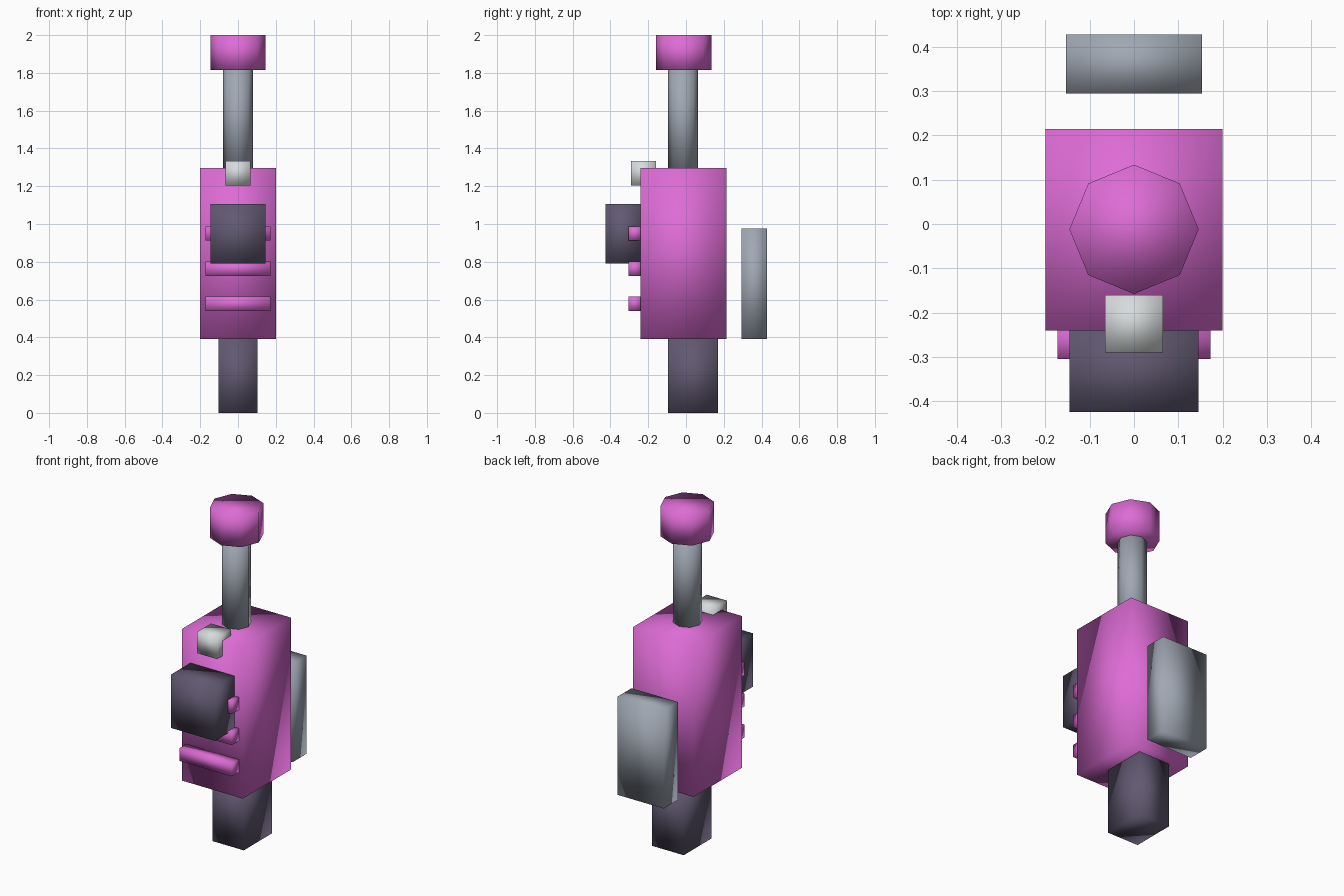
import bpy
import bmesh
from mathutils import Matrix, Vector

cube = bpy.data.objects.get("Cube")
if cube:
    bpy.data.objects.remove(cube, do_unlink=True)


def material(name, r, g, b):
    m = bpy.data.materials.new(name)
    m.use_nodes = True
    m.diffuse_color = (r, g, b, 1)
    m.node_tree.nodes["Principled BSDF"].inputs["Base Color"].default_value = (r, g, b, 1)
    return m


MAGENTA = material("magenta", 0.73, 0.15, 0.67)
DARK = material("dark purple grey", 0.12, 0.10, 0.165)
STEEL = material("steel grey", 0.35, 0.39, 0.45)
PALE = material("pale grey", 0.68, 0.71, 0.71)


def finish(name, bm, mat):
    # Smooth shading runs over every edge, giving the soft boxy look
    for face in bm.faces:
        face.smooth = True
    mesh = bpy.data.meshes.new(name)
    bm.to_mesh(mesh)
    bm.free()
    mesh.materials.append(mat)
    obj = bpy.data.objects.new(name, mesh)
    bpy.context.collection.objects.link(obj)
    return obj


def box(name, half_width, y, z, mat):
    bm = bmesh.new()
    centre = Vector((0, sum(y) / 2, sum(z) / 2))
    size = Vector((2 * half_width, y[1] - y[0], z[1] - z[0]))
    bmesh.ops.create_cube(bm, size=1, matrix=Matrix.LocRotScale(centre, None, size))
    return finish(name, bm, mat)


def rod(name, radius, y, z, mat):
    bm = bmesh.new()
    bmesh.ops.create_cone(bm, cap_ends=True, segments=8, radius1=radius, radius2=radius,
                          depth=z[1] - z[0], matrix=Matrix.Translation((0, y, sum(z) / 2)))
    return finish(name, bm, mat)


# Main body and the grip below it
box("body", 0.2, (-0.24, 0.214), (0.39, 1.296), MAGENTA)
box("lower_grip", 0.104, (-0.094, 0.17), (0, 0.392), DARK)

# Aerial and its knob
rod("aerial", 0.079, -0.015, (1.29, 1.83), STEEL)
rod("aerial_knob", 0.146, -0.012, (1.816, 2), MAGENTA)

# Front fittings
box("front_block", 0.146, (-0.425, -0.235), (0.79, 1.107), DARK)
box("top_button", 0.066, (-0.29, -0.16), (1.205, 1.333), PALE)
for i in range(3):
    z = 0.54 + 0.186 * i
    box(f"front_bar_{i + 1}", 0.173, (-0.305, -0.235), (z, z + 0.076), MAGENTA)

# Detached plate behind the body
box("back_plate", 0.153, (0.295, 0.428), (0.39, 0.975), STEEL)
